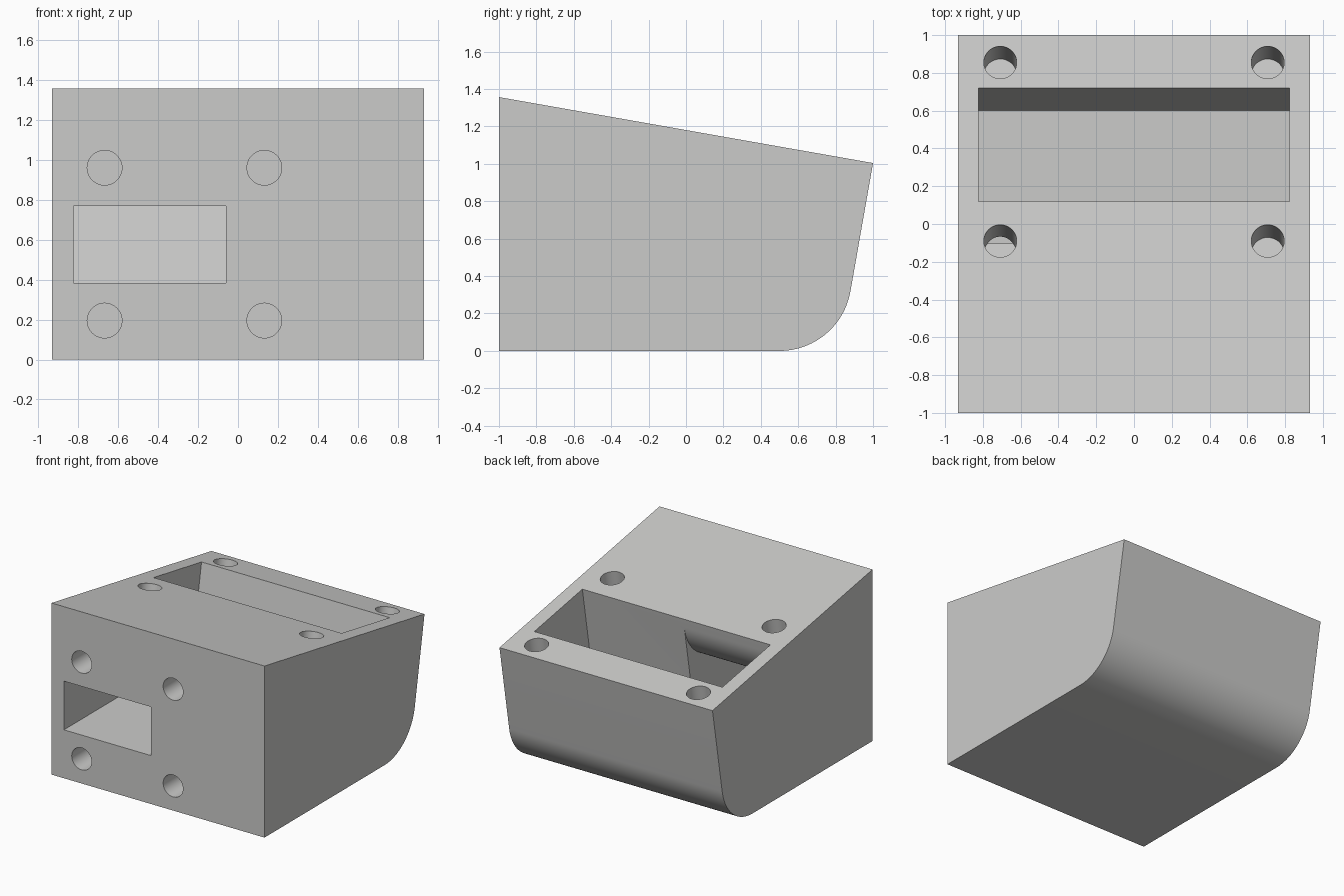
import bpy
import bmesh
from math import sin, cos, tan, radians, pi
from mathutils import Matrix, Vector

if "Cube" in bpy.data.objects:
    bpy.data.objects.remove(bpy.data.objects["Cube"])

TILT = radians(10)      # slope of the top and back
R = 0.385               # bend radius
W, TOP = 0.932, 1.357   # half width, height at the front
FLOOR, CEIL = 0.383, 0.768
HOLE_R, HOLE_D = 0.087, 0.385

grey = bpy.data.materials.new("light_grey")
grey.diffuse_color = (0.6, 0.6, 0.59, 1)
grey.use_nodes = True
grey.node_tree.nodes["Principled BSDF"].inputs["Base Color"].default_value = grey.diffuse_color


def top_z(y):
    return TOP - (y + 1) * tan(TILT)


def arc(cy, cz, a0, a1, n=24):
    return [(cy + R * cos(a0 + (a1 - a0) * i / n), cz + R * sin(a0 + (a1 - a0) * i / n))
            for i in range(n + 1)]


def finish(name, bm):
    bmesh.ops.recalc_face_normals(bm, faces=bm.faces)
    mesh = bpy.data.meshes.new(name)
    bm.to_mesh(mesh)
    bm.free()
    mesh.materials.append(grey)
    ob = bpy.data.objects.new(name, mesh)
    bpy.context.collection.objects.link(ob)
    return ob


def prism(name, profile, x0, x1):
    """Extrude a (y, z) profile along x."""
    bm = bmesh.new()
    face = bm.faces.new([bm.verts.new((x0, y, z)) for y, z in profile])
    ext = bmesh.ops.extrude_face_region(bm, geom=[face])["geom"]
    bmesh.ops.translate(bm, vec=(x1 - x0, 0, 0),
                        verts=[v for v in ext if isinstance(v, bmesh.types.BMVert)])
    return finish(name, bm)


def drill(name, mouth, inward):
    """Blind hole cutter, overshooting its mouth."""
    inward = Vector(inward).normalized()
    length = HOLE_D + 0.1
    centre = Vector(mouth) + inward * (HOLE_D - length / 2)
    mat = Matrix.Translation(centre) @ inward.to_track_quat('Z', 'Y').to_matrix().to_4x4()
    bm = bmesh.new()
    bmesh.ops.create_cone(bm, cap_ends=True, segments=48, radius1=HOLE_R,
                          radius2=HOLE_R, depth=length, matrix=mat)
    return finish(name, bm)


# Body: tilted top and back, rounded lower back edge
back_top = top_z(1)
arc_y = 1 - (back_top - R * (1 - cos(radians(80)))) * tan(TILT) - R * sin(radians(80))
body = prism("body", [(-1, 0)] + arc(arc_y, R, -pi / 2, -TILT)
             + [(1, back_top), (-1, TOP)], -W, W)


def wall(y_top, z):
    """y of a tilted pocket wall at height z."""
    return y_top - (top_z(y_top) - z) * tan(TILT)


# Wide pocket, square to the tilted top
FRONT, BACK = 0.12, 0.72
pocket = prism("pocket_cutter", [(wall(FRONT, FLOOR), FLOOR), (wall(BACK, FLOOR), FLOOR),
                                 (wall(BACK, 1.6), 1.6), (wall(FRONT, 1.6), 1.6)], -0.823, 0.823)

# Front channel, its ceiling curving up into the pocket's front wall
z_tan = CEIL + R * (1 - cos(radians(80)))
cy = wall(FRONT, z_tan) - R * sin(radians(80))
channel = prism("channel_cutter", [(-1.1, FLOOR), (0.3, FLOOR), (0.3, z_tan)]
                + arc(cy, CEIL + R, -TILT, -pi / 2) + [(-1.1, CEIL)], -0.823, -0.06)

# Screw holes around both openings
cutters = [pocket, channel]
for x in (-0.668, 0.132):
    for z in (0.195, 0.96):
        cutters.append(drill("front_hole_cutter", (x, -1, z), (0, 1, 0)))
for x in (-0.708, 0.708):
    for y in (-0.09, 0.855):
        cutters.append(drill("top_hole_cutter", (x, y, top_z(y)), (0, -sin(TILT), -cos(TILT))))

# Cut everything out and clean up
bpy.context.view_layer.objects.active = body
body.select_set(True)
for cutter in cutters:
    mod = body.modifiers.new("cut", 'BOOLEAN')
    mod.operation, mod.solver, mod.object = 'DIFFERENCE', 'EXACT', cutter
    cutter.hide_render = True
    bpy.ops.object.modifier_apply(modifier=mod.name)
for cutter in cutters:
    bpy.data.objects.remove(cutter)
bpy.ops.object.shade_smooth_by_angle(angle=radians(25))
